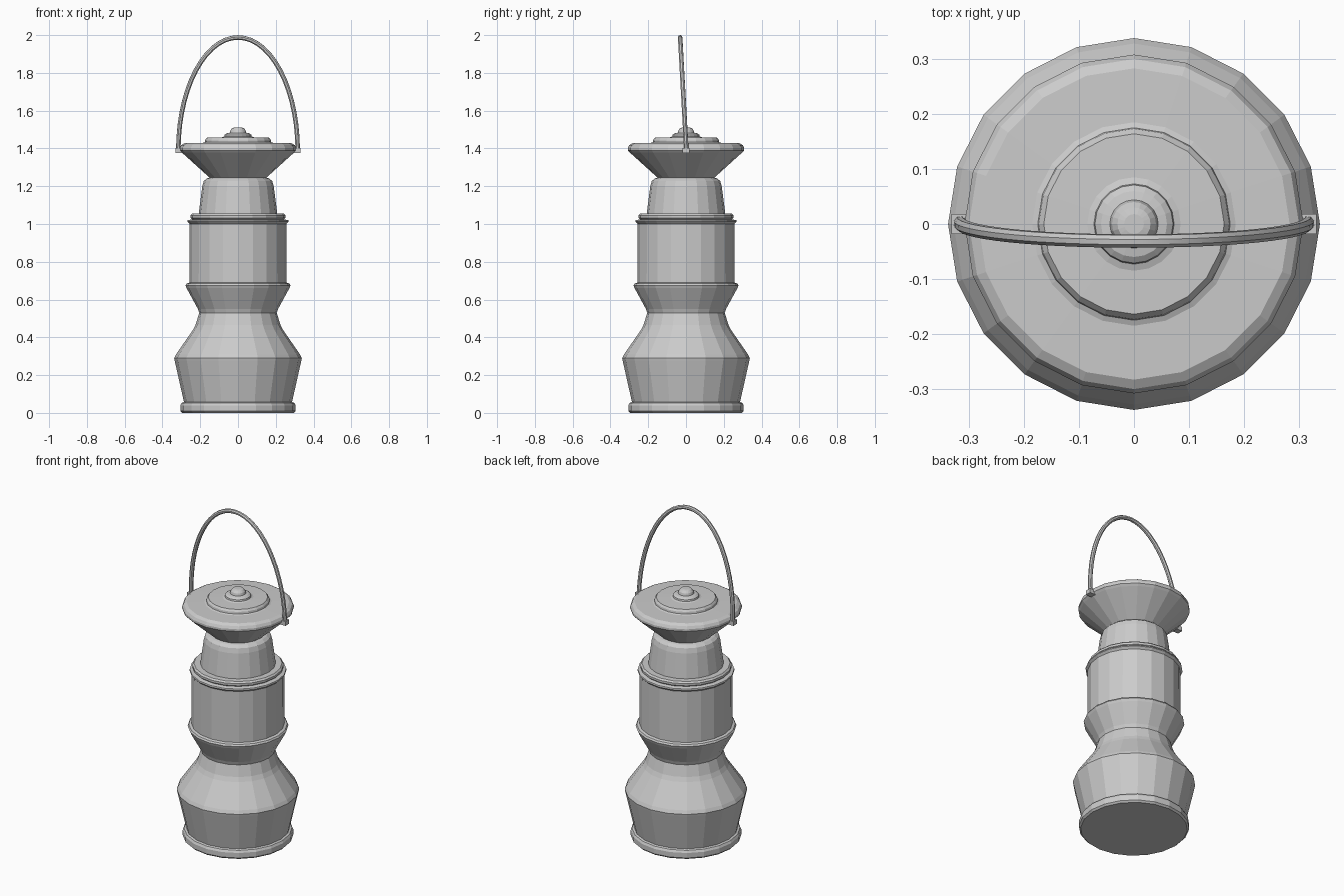
import bpy, bmesh
from math import sin, cos, pi

if "Cube" in bpy.data.objects:
    bpy.data.objects.remove(bpy.data.objects["Cube"])

SIDES = 20


def link(name, bm):
    mesh = bpy.data.meshes.new(name)
    bmesh.ops.recalc_face_normals(bm, faces=bm.faces[:])
    bm.to_mesh(mesh)
    bm.free()
    ob = bpy.data.objects.new(name, mesh)
    bpy.context.collection.objects.link(ob)
    return ob


def lathe(name, profile, cap_bottom=False, cap_top=False):
    """Revolve (radius, z) points into a faceted shell."""
    bm = bmesh.new()
    rings = [[bm.verts.new((r * cos(2 * pi * i / SIDES), r * sin(2 * pi * i / SIDES), z))
              for i in range(SIDES)] for r, z in profile]
    for a, b in zip(rings, rings[1:]):
        for i in range(SIDES):
            j = (i + 1) % SIDES
            bm.faces.new((a[i], a[j], b[j], b[i]))
    if cap_bottom:
        bm.faces.new(rings[0][::-1])
    if cap_top:
        bm.faces.new(rings[-1])
    return link(name, bm)


# Fuel tank with foot ring, up to the narrow waist
lathe("fuel_tank", [
    (0.295, 0.0), (0.305, 0.01), (0.305, 0.04), (0.298, 0.053), (0.286, 0.057),
    (0.335, 0.275), (0.338, 0.29), (0.328, 0.31), (0.238, 0.44), (0.225, 0.465),
    (0.205, 0.53)], cap_bottom=True)

# Burner cup flaring up to the globe seat
lathe("burner_cup", [
    (0.205, 0.53), (0.212, 0.55), (0.272, 0.66), (0.278, 0.675), (0.272, 0.685),
    (0.257, 0.69)])

# Straight cylindrical globe with a lipped upper rim
lathe("globe", [
    (0.257, 0.69), (0.256, 1.0), (0.268, 1.012), (0.266, 1.02), (0.243, 1.025)])

# Raised bead and tapered chimney
lathe("chimney", [
    (0.243, 1.025), (0.252, 1.033), (0.252, 1.046), (0.243, 1.055), (0.208, 1.055),
    (0.189, 1.20), (0.181, 1.228), (0.165, 1.241), (0.150, 1.245)])

# Flared hood with stepped lid and small knob
lathe("hood", [
    (0.150, 1.245), (0.297, 1.378), (0.308, 1.39), (0.308, 1.403), (0.300, 1.418),
    (0.283, 1.428), (0.185, 1.430), (0.175, 1.434), (0.173, 1.446), (0.164, 1.457),
    (0.085, 1.459), (0.073, 1.463), (0.071, 1.472), (0.060, 1.480), (0.044, 1.483),
    (0.040, 1.497), (0.030, 1.508), (0.018, 1.511)], cap_top=True)

# Handle lugs on both sides of the hood
for side, label in ((-1, "left"), (1, "right")):
    bm = bmesh.new()
    bmesh.ops.create_cube(bm, size=1)
    for v in bm.verts:
        v.co = (side * 0.311 + v.co.x * 0.042, v.co.y * 0.036, 1.389 + v.co.z * 0.026)
    link("handle_lug_" + label, bm)

# Bail handle: elliptical arch tilted slightly to the front
curve = bpy.data.curves.new("handle", "CURVE")
curve.dimensions = "3D"
curve.bevel_depth = 0.0125
curve.bevel_resolution = 2
curve.use_fill_caps = True
spline = curve.splines.new("POLY")
STEPS = 28
spline.points.add(STEPS)
for i, p in enumerate(spline.points):
    t = pi * i / STEPS
    p.co = (0.316 * cos(t), 0.002 - 0.033 * sin(t), 1.39 + 0.5975 * sin(t), 1)
handle = bpy.data.objects.new("handle", curve)
bpy.context.collection.objects.link(handle)
bpy.context.view_layer.objects.active = handle
handle.select_set(True)
bpy.ops.object.convert(target="MESH")
bpy.ops.object.shade_smooth_by_angle()
